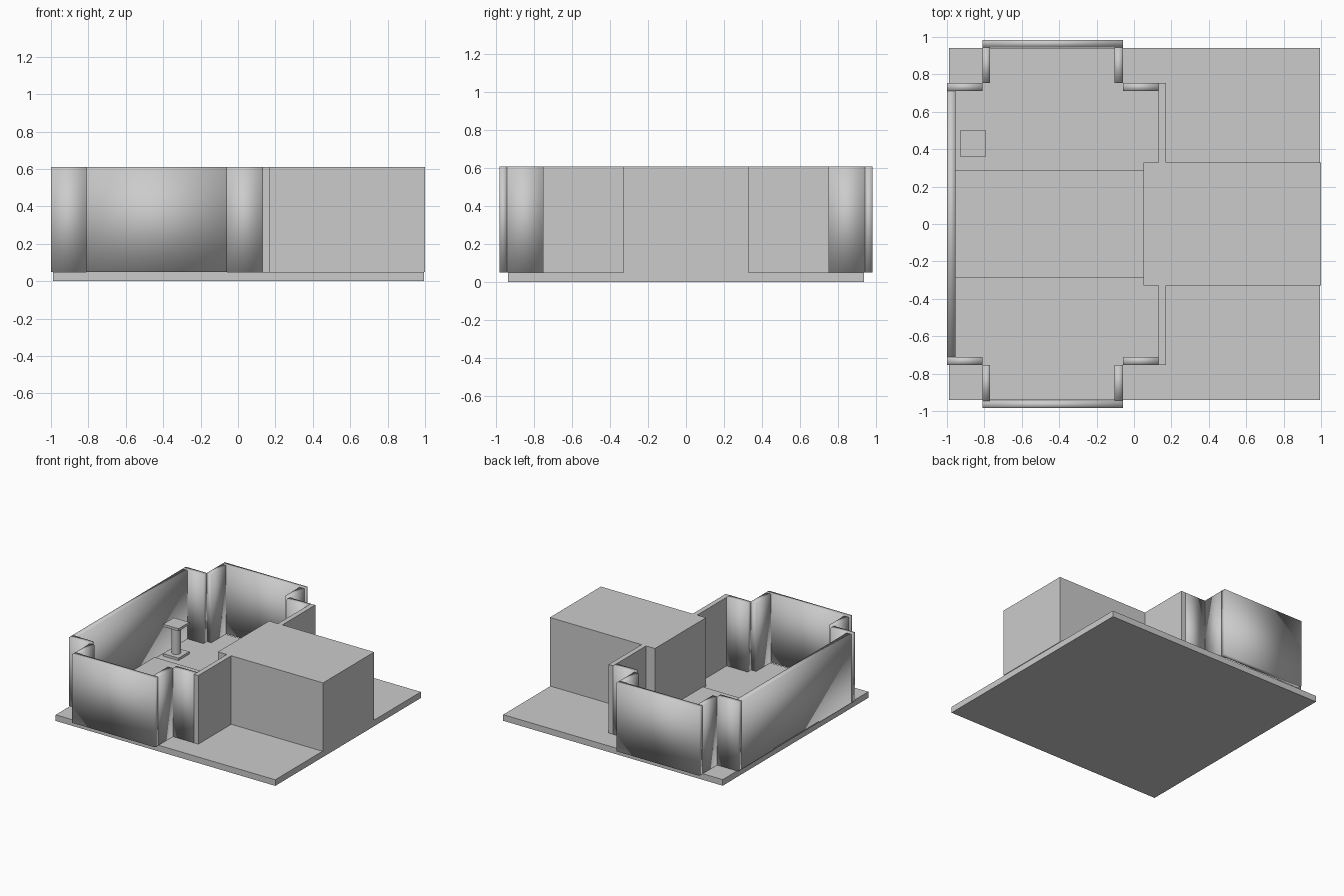
import bpy
import bmesh

cube = bpy.data.objects.get("Cube")
if cube:
    bpy.data.objects.remove(cube, do_unlink=True)

grey = bpy.data.materials.new("light grey")
grey.use_nodes = True
colour = (0.6, 0.6, 0.6, 1)
grey.diffuse_color = colour
grey.node_tree.nodes["Principled BSDF"].inputs["Base Color"].default_value = colour

FLOOR, TOP = 0.05, 0.61


def finish(name, bm, smooth):
    mesh = bpy.data.meshes.new(name)
    bm.to_mesh(mesh)
    bm.free()
    mesh.materials.append(grey)
    for face in mesh.polygons:
        face.use_smooth = smooth
    obj = bpy.data.objects.new(name, mesh)
    bpy.context.collection.objects.link(obj)
    return obj


def box(name, xs, ys, zs=(FLOOR, TOP), smooth=False):
    bm = bmesh.new()
    bmesh.ops.create_cube(bm, size=1)
    for v in bm.verts:
        for axis, (low, high) in enumerate((xs, ys, zs)):
            v.co[axis] = low if v.co[axis] < 0 else high
    return finish(name, bm, smooth)


# Ground slab, raised floor strip and the large solid block
box("base_slab", (-0.99, 0.995), (-0.94, 0.94), (0, FLOOR))
box("floor_strip", (-1.0, 0.06), (-0.29, 0.29), (FLOOR, 0.06))
box("entrance_block", (0.05, 1.0), (-0.33, 0.33))

# Long side wall, softly shaded like the other thin walls
box("long_wall", (-1.0, -0.955), (-0.71, 0.71), smooth=True)

# Stepped walls of the two bays, repeated front and back
walls = [
    ("outer_return", (-1.0, -0.81), (0.71, 0.755), True),
    ("outer_bay_side", (-0.81, -0.77), (0.755, 0.945), True),
    ("bay_wall", (-0.81, -0.06), (0.945, 0.985), True),
    ("inner_bay_side", (-0.105, -0.06), (0.755, 0.945), True),
    ("inner_return", (-0.06, 0.13), (0.71, 0.755), True),
    ("inner_wall", (0.13, 0.17), (0.33, 0.755), False),
]
for side, sign in (("front", -1), ("back", 1)):
    for name, xs, ys, smooth in walls:
        box(f"{side}_{name}", xs, sorted(sign * y for y in ys), smooth=smooth)

# Pedestal: two square plates joined by a round column
PX, PY, HALF = -0.86, 0.43, 0.07
for name, low in (("pedestal_base", FLOOR), ("pedestal_top", 0.29)):
    box(name, (PX - HALF, PX + HALF), (PY - HALF, PY + HALF), (low, low + 0.02))
bm = bmesh.new()
bmesh.ops.create_cone(bm, cap_ends=True, segments=24, radius1=0.035,
                      radius2=0.035, depth=0.23)
column = finish("pedestal_column", bm, True)
column.location = (PX, PY, 0.18)
bpy.ops.object.select_all(action="DESELECT")
column.select_set(True)
bpy.context.view_layer.objects.active = column
bpy.ops.object.shade_smooth_by_angle()
